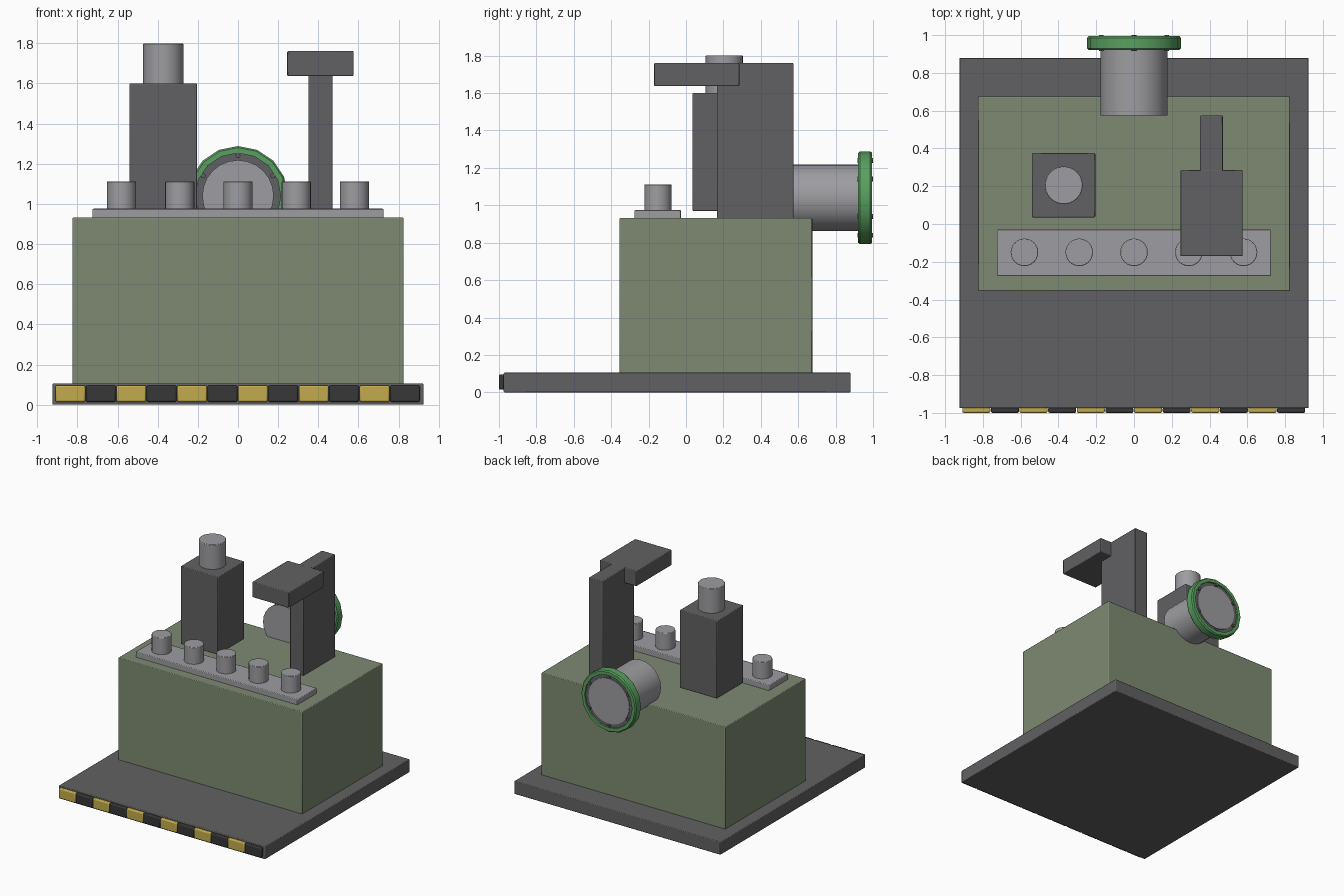
import bpy, math

cube = bpy.data.objects.get("Cube")
if cube:
    bpy.data.objects.remove(cube, do_unlink=True)


def material(name, rgb):
    m = bpy.data.materials.new(name)
    m.use_nodes = True
    m.diffuse_color = (*rgb, 1)
    m.node_tree.nodes["Principled BSDF"].inputs["Base Color"].default_value = (*rgb, 1)
    return m


dark = material("dark grey", (0.12, 0.12, 0.125))
sage = material("sage green", (0.21, 0.255, 0.168))
steel = material("steel grey", (0.34, 0.34, 0.36))
green = material("valve green", (0.1, 0.35, 0.115))
yellow = material("hazard yellow", (0.55, 0.41, 0.075))
black = material("hazard black", (0.038, 0.038, 0.04))


def finish(obj, name, mat, bevel):
    obj.name = name
    obj.data.materials.append(mat)
    if bevel:
        b = obj.modifiers.new("edge", 'BEVEL')
        b.width = bevel
        b.segments = 2
        b.limit_method = 'ANGLE'
        b.angle_limit = math.radians(40)
    bpy.ops.object.shade_smooth_by_angle(angle=math.radians(35))
    return obj


def box(name, xs, ys, zs, mat, bevel=0.005):
    """Box spanning three (low, high) ranges."""
    spans = (xs, ys, zs)
    bpy.ops.mesh.primitive_cube_add(size=1, location=[(a + b) / 2 for a, b in spans])
    obj = bpy.context.object
    obj.scale = [b - a for a, b in spans]
    bpy.ops.object.transform_apply(location=False, rotation=False, scale=True)
    return finish(obj, name, mat, bevel)


def post(name, x, y, zs, r, mat):
    """Upright cylinder."""
    bpy.ops.mesh.primitive_cylinder_add(vertices=24, radius=r, depth=zs[1] - zs[0],
                                        location=(x, y, sum(zs) / 2))
    return finish(bpy.context.object, name, mat, 0.004)


def drum(name, x, z, ys, r, mat, sides=24):
    """Cylinder lying along y."""
    bpy.ops.mesh.primitive_cylinder_add(vertices=sides, radius=r, depth=ys[1] - ys[0],
                                        location=(x, sum(ys) / 2, z),
                                        rotation=(math.pi / 2, 0, 0))
    return finish(bpy.context.object, name, mat, 0)


# Base slab and main housing
box("base_plate", (-0.925, 0.925), (-0.975, 0.88), (0, 0.105), dark)
box("housing", (-0.825, 0.825), (-0.355, 0.675), (0.1, 0.932), sage)

# Hazard stripes along the front edge
pitch = 0.1515
for i in range(12):
    x = -0.909 + i * pitch
    box(f"hazard_stripe_{i + 1}", (x, x + pitch - 0.003), (-1.0, -0.97), (0.014, 0.096),
        black if i % 2 else yellow, 0.008)

# Manifold strip with five studs
box("manifold_strip", (-0.725, 0.725), (-0.275, -0.028), (0.925, 0.976), steel)
for i in range(5):
    post(f"manifold_stud_{i + 1}", (i - 2) * 0.29, -0.15, (0.96, 1.112), 0.073, steel)

# Raised block with its cap
box("actuator_block", (-0.54, -0.205), (0.035, 0.375), (0.97, 1.6), dark)
post("actuator_cap", -0.372, 0.205, (1.58, 1.8), 0.1, steel)

# Column with overhanging head
box("arm_column", (0.35, 0.47), (0.165, 0.575), (0.925, 1.76), dark)
box("arm_head", (0.245, 0.575), (-0.17, 0.285), (1.637, 1.761), dark)

# Rear outlet pipe, flange plate and end face
axis_z = 1.04
drum("outlet_pipe", 0, axis_z, (0.575, 0.94), 0.178, steel)
drum("flange_plate", 0, axis_z, (0.93, 0.982), 0.215, dark)
drum("outlet_face", 0, axis_z, (0.975, 0.987), 0.183, steel)

# Green rim: square section spun around the outlet axis
profile = [(0.213, 0.92), (0.24, 0.92), (0.248, 0.93), (0.248, 0.985),
           (0.24, 0.995), (0.213, 0.995)]
sides, n = 16, len(profile)
verts, faces = [], []
for s in range(sides):
    a = 2 * math.pi * s / sides
    verts += [(r * math.sin(a), y, axis_z + r * math.cos(a)) for r, y in profile]
    for k in range(n):
        t, j = (s + 1) % sides, (k + 1) % n
        faces.append((s * n + k, s * n + j, t * n + j, t * n + k))
mesh = bpy.data.meshes.new("flange_rim")
mesh.from_pydata(verts, [], faces)
rim = bpy.data.objects.new("flange_rim", mesh)
bpy.context.collection.objects.link(rim)
bpy.ops.object.select_all(action='DESELECT')
rim.select_set(True)
bpy.context.view_layer.objects.active = rim
bpy.ops.object.mode_set(mode='EDIT')
bpy.ops.mesh.select_all(action='SELECT')
bpy.ops.mesh.normals_make_consistent(inside=False)
bpy.ops.object.mode_set(mode='OBJECT')
finish(rim, "flange_rim", green, 0)

# Six bolts through the flange
for i in range(6):
    a = i * math.pi / 3
    drum(f"flange_bolt_{i + 1}", 0.2 * math.sin(a), axis_z + 0.2 * math.cos(a),
         (0.917, 1.0), 0.013, dark, 8)
